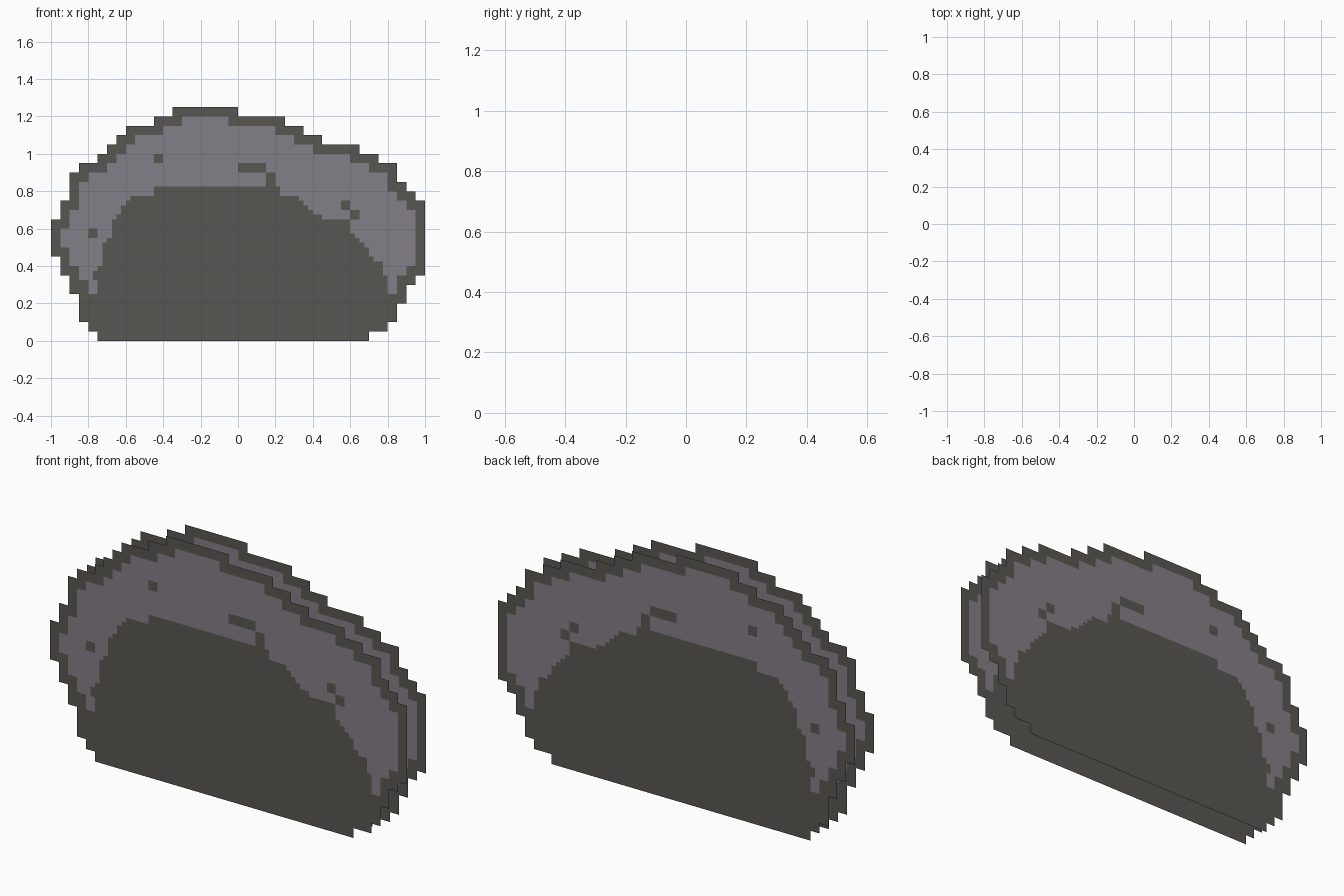
import bpy, bmesh

if "Cube" in bpy.data.objects:
    bpy.data.objects.remove(bpy.data.objects["Cube"])

# Pixel-art folded shell: two flat stepped panels, pixel = 0.05
PX = 0.05
# left / right pixel column of the outline for each row, bottom to top
LEFT = [5, 4, 3, 3, 3, 2, 2, 1, 1, 0, 0, 0, 0, 1, 1, 2, 2, 2, 3, 5, 6, 7, 8, 11, 13]
RIGHT = [34, 36, 37, 37, 38, 38, 39, 40, 40, 40, 40, 40, 40, 40, 40, 39, 38, 37, 37,
         35, 33, 29, 27, 25, 20]
ROWS = len(LEFT)
# dark single pixels inside the light band (column, row)
SPECKS = {(11, 19), (4, 11), (31, 14), (32, 13)}
# dark lower area, bounded by the drips and the hook
INNER = [(-1.1, -.1), (-1.1, .325), (-.8, .325), (-.8, .25), (-.75, .25), (-.75, .325),
         (-.78, .33), (-.765, .38), (-.73, .41), (-.725, .51), (-.685, .54),
         (-.675, .64), (-.635, .67), (-.625, .72), (-.59, .735), (-.57, .775),
         (-.46, .775), (-.43, .825), (.13, .825), (.148, .845), (.148, .89),
         (.12, .9), (.01, .9), (0, .925), (.01, .95), (.135, .95), (.155, .91),
         (.2, .9), (.2, .83), (.24, .78), (.32, .77), (.35, .73), (.4, .68),
         (.49, .64), (.59, .64), (.61, .58), (.65, .54), (.69, .5), (.73, .43),
         (.78, .41), (.79, .33), (.8, .25), (1.1, .25), (1.1, -.1)]


def material(name, rgb):
    m = bpy.data.materials.new(name)
    m.diffuse_color = (*rgb, 1)
    m.use_nodes = True
    m.node_tree.nodes["Principled BSDF"].inputs["Base Color"].default_value = m.diffuse_color
    return m


def inside_poly(x, z, pts):
    hit = False
    for (x1, z1), (x2, z2) in zip(pts, pts[1:] + pts[:1]):
        if (z1 > z) != (z2 > z) and x < x1 + (z - z1) * (x2 - x1) / (z2 - z1):
            hit = not hit
    return hit


def filled(c, r):
    return 0 <= r < ROWS and LEFT[r] <= c < RIGHT[r]


def is_light(x, z, c, r):
    # dark one-pixel border, dark specks and dark lower area
    border = not all(filled(c + i, r + j) for i in (-1, 0, 1) for j in (-1, 0, 1))
    return not (border or (c, r) in SPECKS or inside_poly(x, z, INNER))


dark = material("dark grey", (0.0999, 0.0931, 0.0844))
light = material("light grey", (0.2307, 0.2086, 0.2423))


def panel(name, y, flip):
    bm = bmesh.new()
    bmesh.ops.create_grid(bm, x_segments=80, y_segments=50, size=1)
    for v in bm.verts:                       # stand the grid upright, z 0..1.25
        v.co = (v.co.x, y, (v.co.y + 1) * ROWS * PX / 2)
    outside = []
    for f in bm.faces:
        p = f.calc_center_median()
        c, r = int((p.x + 1) / PX), int(p.z / PX)
        if not filled(c, r):
            outside.append(f)
        elif is_light(p.x, p.z, c, r):
            f.material_index = 1
    bmesh.ops.delete(bm, geom=outside, context='FACES')
    if flip:
        bmesh.ops.reverse_faces(bm, faces=bm.faces[:])
    me = bpy.data.meshes.new(name)
    bm.to_mesh(me)
    bm.free()
    me.materials.append(dark)
    me.materials.append(light)
    bpy.context.collection.objects.link(bpy.data.objects.new(name, me))


panel("front_panel", -0.075, False)
panel("back_panel", 0.075, True)
